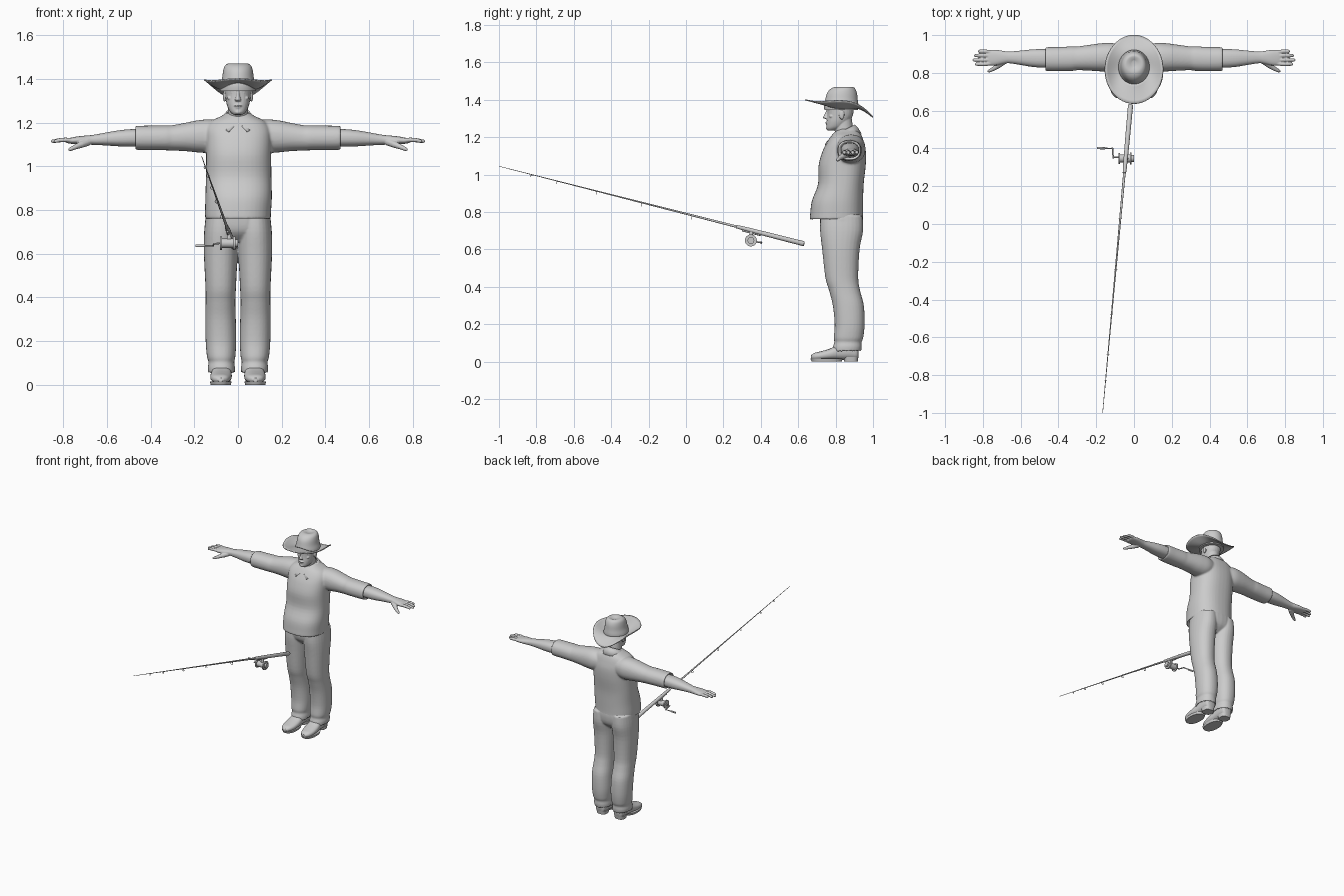
import bpy, bmesh, math
from mathutils import Vector

GREY = bpy.data.materials.new("plain_grey")
GREY.diffuse_color = (0.6, 0.6, 0.6, 1)


def finish(name, bm, solid=0):
    bmesh.ops.recalc_face_normals(bm, faces=bm.faces)
    me = bpy.data.meshes.new(name)
    bm.to_mesh(me)
    bm.free()
    ob = bpy.data.objects.new(name, me)
    bpy.context.collection.objects.link(ob)
    me.materials.append(GREY)
    bpy.ops.object.select_all(action='DESELECT')
    ob.select_set(True)
    bpy.context.view_layer.objects.active = ob
    bpy.ops.object.shade_smooth_by_angle(angle=math.radians(45))
    if solid:
        m = ob.modifiers.new("thickness", 'SOLIDIFY')
        m.thickness, m.offset = solid, 0
    return ob


def bridge(bm, rings):
    vs = [[bm.verts.new(p) for p in r] for r in rings]
    n = len(vs[0])
    for a, b in zip(vs, vs[1:]):
        for i in range(n):
            bm.faces.new((a[i], a[(i + 1) % n], b[(i + 1) % n], b[i]))
    bm.faces.new(vs[0][::-1])
    bm.faces.new(vs[-1])


def spline(keys, steps):
    """Smooth interpolation through rows of numbers."""
    out = []
    for i in range(len(keys) - 1):
        k = [Vector(keys[max(0, min(len(keys) - 1, i + j))]) for j in (-1, 0, 1, 2)]
        for s in range(steps):
            t = s / steps
            out.append(0.5 * (2 * k[1] + (k[2] - k[0]) * t + (2 * k[0] - 5 * k[1] + 4 * k[2] - k[3]) * t**2
                              + (3 * k[1] - k[0] - 3 * k[2] + k[3]) * t**3))
    return out + [Vector(keys[-1])]


def loft(bm, keys, axis='z', power=2.0, n=28, steps=4, mirror=1):
    """Rows: position on axis, centre u, centre v, radius u, radius v."""
    rings = []
    for w, cu, cv, ru, rv in spline(keys, steps):
        ring = []
        for i in range(n):
            a = math.tau * i / n
            c, s = math.cos(a), math.sin(a)
            u = cu + ru * math.copysign(abs(c) ** (2 / power), c)
            v = cv + rv * math.copysign(abs(s) ** (2 / power), s)
            p = {'z': (u, v, w), 'x': (w, u, v), 'y': (u, w, v)}[axis]
            ring.append((p[0] * mirror, p[1], p[2]))
        rings.append(ring)
    bridge(bm, rings)


def tube(bm, pts, radii, n=10, mirror=1):
    pts = [Vector((p[0] * mirror, p[1], p[2])) for p in pts]
    rings = []
    for i, (p, r) in enumerate(zip(pts, radii)):
        d = (pts[min(i + 1, len(pts) - 1)] - pts[max(i - 1, 0)]).normalized()
        u = d.cross(Vector((0.1, 0.2, 1))).normalized()
        v = d.cross(u)
        rings.append([p + r * (u * math.cos(math.tau * k / n) + v * math.sin(math.tau * k / n)) for k in range(n)])
    bridge(bm, rings)


def ball(bm, c, r):
    vs = bmesh.ops.create_uvsphere(bm, u_segments=16, v_segments=10, radius=1)['verts']
    for v in vs:
        v.co = Vector((c[k] + v.co[k] * r[k] for k in range(3)))


def fuse(ob, size, smooth):
    """Blend overlapping closed shapes into one skin."""
    m = ob.modifiers.new("fuse", 'REMESH')
    m.mode, m.voxel_size, m.use_smooth_shade = 'VOXEL', size, True
    m = ob.modifiers.new("relax", 'SMOOTH')
    m.factor, m.iterations = 0.5, smooth


# Shirt: body plus rolled sleeves
bm = bmesh.new()
loft(bm, [(.79, 0, .81, .12, .11), (.765, 0, .807, .14, .132), (.76, 0, .805, .149, .142), (.79, 0, .805, .151, .141),
          (.86, .003, .81, .152, .137), (.95, .003, .828, .15, .122), (1.05, .003, .835, .149, .126),
          (1.12, .003, .845, .15, .117), (1.17, 0, .852, .148, .1), (1.205, 0, .858, .125, .083),
          (1.228, 0, .862, .08, .066), (1.245, 0, .862, .05, .045)], power=2.4, n=40)
for m in (1, -1):
    loft(bm, [(.06, .875, 1.14, .07, .06), (.12, .882, 1.138, .077, .076), (.18, .882, 1.137, .074, .074),
              (.24, .88, 1.134, .068, .065), (.3, .877, 1.13, .063, .058), (.33, .875, 1.13, .065, .057),
              (.4, .873, 1.13, .064, .056), (.46, .873, 1.13, .063, .055), (.472, .873, 1.13, .058, .05),
              (.46, .873, 1.13, .048, .041), (.44, .873, 1.13, .03, .03)], 'x', 2.2, mirror=m)
fuse(finish("shirt", bm), .006, 5)

# Trousers
bm = bmesh.new()
loft(bm, [(.655, 0, .83, .1, .06), (.7, 0, .832, .14, .105), (.76, 0, .832, .15, .116), (.82, 0, .83, .135, .11)],
     power=2.3)
for m in (1, -1):
    off = .003
    loft(bm, [(.09, .074, .862, .045, .055), (.06, .075, .862, .056, .07), (.055, .075, .86, .06, .076),
              (.08, .076, .863, .062, .077), (.105, .076, .866, .059, .073), (.13, .077, .869, .065, .079),
              (.2, .078, .875, .07, .08), (.3, .08, .868, .07, .083), (.38, .08, .848, .068, .083),
              (.45, .079, .833, .07, .088), (.6, .079, .828, .077, .1), (.7, .078, .832, .077, .115),
              (.78, .076, .832, .07, .112)], power=2.2, mirror=m)
fuse(finish("trousers", bm), .005, 4)

# Shoes: upper, sole and heel
for m, side in ((1, "left"), (-1, "right")):
    bm = bmesh.new()
    loft(bm, [(.667, .08, .024, .014, .008), (.685, .08, .028, .034, .018), (.72, .079, .032, .046, .023),
              (.77, .077, .04, .049, .03), (.82, .075, .052, .044, .042), (.87, .074, .06, .043, .05),
              (.91, .074, .055, .038, .044), (.921, .074, .05, .025, .03)], 'y', 2.4, mirror=m)
    loft(bm, [(0, .079, .752, .046, .08), (.016, .079, .752, .05, .087)], power=2.3, steps=1, mirror=m)
    loft(bm, [(0, .074, .882, .036, .036), (.025, .074, .882, .04, .04)], power=2.8, steps=1, mirror=m)
    finish(side + "_shoe", bm)

# Forearms and hands
for m, side in ((1, "left"), (-1, "right")):
    bm = bmesh.new()
    loft(bm, [(.41, .876, 1.13, .045, .038), (.48, .877, 1.13, .049, .04), (.54, .878, 1.128, .046, .037),
              (.6, .88, 1.125, .038, .03), (.66, .882, 1.121, .031, .023), (.69, .882, 1.12, .034, .021),
              (.73, .881, 1.119, .041, .018), (.765, .88, 1.117, .041, .014), (.785, .88, 1.116, .035, .009)],
         'x', 2.3, mirror=m)
    for y, tip in ((.914, .825), (.892, .847), (.868, .855), (.846, .842)):
        tube(bm, [(.75, .88 + (y - .88) * .85, 1.118), (.79, y, 1.121), (.82, y, 1.119), (tip - .006, y, 1.114),
                  (tip, y, 1.113)], (.0105, .0105, .0095, .008, .004), mirror=m)
    tube(bm, [(.685, .865, 1.112), (.715, .842, 1.1), (.74, .824, 1.09), (.765, .811, 1.079), (.775, .807, 1.075)],
         (.018, .016, .012, .009, .005), mirror=m)
    fuse(finish(side + "_forearm_and_hand", bm), .003, 2)

# Head, neck and face
bm = bmesh.new()
loft(bm, [(1.15, 0, .86, .05, .05), (1.21, 0, .85, .049, .05), (1.25, 0, .843, .046, .05), (1.31, 0, .84, .045, .045)])
loft(bm, [(1.236, 0, .778, .02, .02), (1.246, 0, .789, .033, .037), (1.26, 0, .801, .043, .05),
          (1.285, 0, .813, .052, .061), (1.315, 0, .823, .057, .068), (1.345, 0, .826, .06, .071),
          (1.38, 0, .826, .062, .075), (1.41, 0, .828, .055, .07)], power=2.2)
loft(bm, [(1.296, 0, .757, .009, .006), (1.3, 0, .753, .014, .014), (1.306, 0, .75, .013, .018),
          (1.325, 0, .756, .008, .014), (1.35, 0, .761, .007, .009)], n=14)
ball(bm, (0, .753, 1.277), (.02, .009, .005))
ball(bm, (0, .757, 1.269), (.017, .009, .005))
ball(bm, (0, .76, 1.248), (.017, .012, .01))
for m in (1, -1):
    ball(bm, (m * .024, .765, 1.352), (.02, .011, .006))
    ball(bm, (m * .024, .769, 1.338), (.011, .009, .006))
    ball(bm, (m * .036, .777, 1.312), (.014, .012, .009))
    ball(bm, (m * .062, .833, 1.32), (.007, .014, .026))
fuse(finish("head", bm), .0028, 2)

# Folded collar with two points
bm = bmesh.new()
rows = []
for i in range(41):
    a = math.radians(-78 + 336 * i / 40)
    c, s = math.cos(a), math.sin(a)
    ang = min(abs(i), abs(40 - i)) / 40 * 336 - 78
    peak = max(0, 1 - abs(ang + 58) / 32)
    top = (.055 * c, .845 + .055 * s, 1.237 + .028 * s)
    mid = (.066 * c, .848 + .068 * s, 1.224 + .026 * s)
    low = (.088 * c, .855 + .08 * s - .045 * peak, 1.207 + .012 * s - .042 * peak)
    rows.append([bm.verts.new(p) for p in (top, mid, low)])
for a, b in zip(rows, rows[1:]):
    for k in (0, 1):
        bm.faces.new((a[k], b[k], b[k + 1], a[k + 1]))
finish("collar", bm, .007)

# Hat crown with a dented top
bm = bmesh.new()
loft(bm, [(1.345, 0, .83, .083, .09), (1.37, 0, .83, .081, .092), (1.4, 0, .831, .073, .087), (1.435, 0, .834, .068, .08),
          (1.458, 0, .839, .061, .066), (1.469, 0, .845, .047, .048), (1.468, 0, .848, .03, .032),
          (1.462, 0, .85, .012, .016)], n=40)
finish("hat_crown", bm)

# Hat brim, curled up at the sides and tilted down at the back
bm = bmesh.new()
n, rings = 48, []
for j in range(7):
    t, ring = j / 6, []
    for i in range(n):
        a = math.tau * i / n
        c, s = math.cos(a), math.sin(a)
        z0 = s * s * (1.37 - .013 * s) + c * c * 1.353
        z1 = s * s * (1.353 - .047 * s) + c * c * 1.396
        ring.append(bm.verts.new(((.076 + .078 * t) * c, .83 - .012 * t + (.085 + .097 * t) * s,
                                  z0 + (z1 - z0) * t ** 1.4)))
    rings.append(ring)
for a, b in zip(rings, rings[1:]):
    for i in range(n):
        bm.faces.new((a[i], a[(i + 1) % n], b[(i + 1) % n], b[i]))
finish("hat_brim", bm, .006)


# Fishing rod: grip, tapered blank and line guides
def rod(y, drop=0):
    t = (.632 - y) / 1.632
    return (-.018 - .148 * t, y, .63 + .415 * t - drop)


bm = bmesh.new()
tube(bm, [rod(y) for y in (.632, .626, .45, .3, .27, .268)], (.011, .0135, .0125, .0105, .009, .006), 16)
finish("rod_grip", bm)
bm = bmesh.new()
tube(bm, [rod(y) for y in (.3, 0, -.5, -1)], (.007, .0052, .0032, .0014))
finish("rod_blank", bm)
bm = bmesh.new()
for y, r in ((.03, .009), (-.24, .008), (-.48, .007), (-.69, .006), (-.83, .005)):
    c = Vector(rod(y, r + .004))
    loop = [c + Vector((r * math.cos(k * math.tau / 12), 0, r * math.sin(k * math.tau / 12))) for k in range(13)]
    tube(bm, loop, [.0016] * 13, 6)
    tube(bm, [rod(y + .02), rod(y, .004)], (.002, .002), 6)
finish("line_guides", bm)

# Reel: spool, flanges, foot and crank
bm = bmesh.new()
cy, cz = .347, .648
for x0, x1, r in ((-.082, -.074, .03), (-.074, -.02, .021), (-.022, -.012, .032), (-.012, .0, .018)):
    tube(bm, [(x0, cy, cz), (x1, cy, cz)], (r, r), 24)
tube(bm, [(-.043, .35, .705), (-.04, .348, .66)], (.009, .011))
tube(bm, [rod(.4, .012), rod(.3, .012)], (.006, .006))
finish("reel", bm)
bm = bmesh.new()
tube(bm, [(-.08, .352, cz), (-.112, .354, .645)], (.004, .004))
tube(bm, [(-.11, .348, .646), (-.114, .404, .636)], (.004, .004))
tube(bm, [(-.112, .4, .636), (-.15, .401, .636), (-.155, .401, .636), (-.195, .402, .636)], (.003, .003, .006, .006))
finish("reel_crank", bm)
